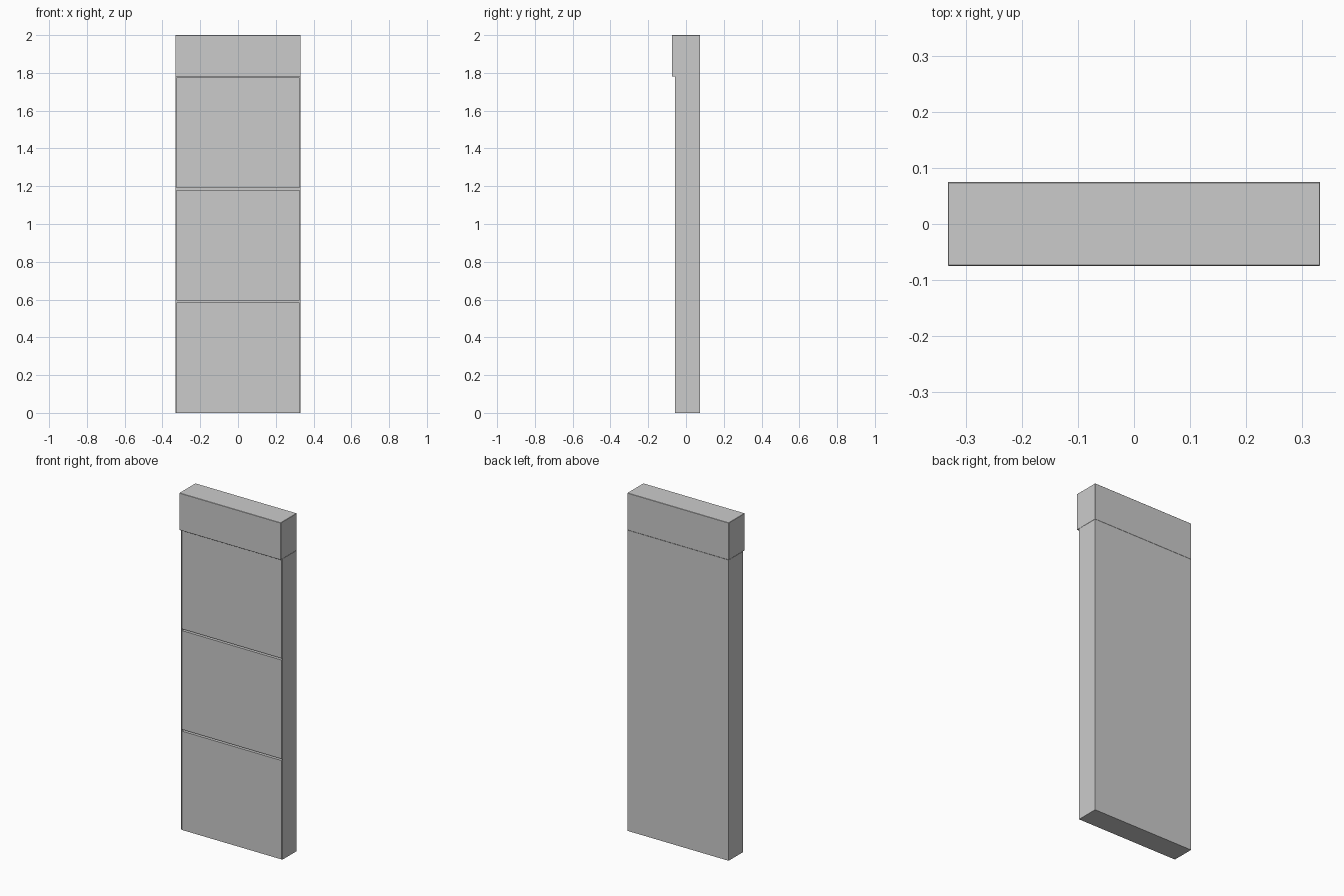
import bpy

if "Cube" in bpy.data.objects:
    bpy.data.objects.remove(bpy.data.objects["Cube"])

W = 0.332          # half width
BACK = 0.075       # rear plane
FRONT = -0.058     # front plane of the lower body
BODY_TOP = 1.78


def box(name, x0, x1, y0, y1, z0, z1, bevel=0.0):
    bpy.ops.mesh.primitive_cube_add(
        size=1, location=((x0 + x1) / 2, (y0 + y1) / 2, (z0 + z1) / 2))
    o = bpy.context.object
    o.name = name
    o.scale = (x1 - x0, y1 - y0, z1 - z0)
    bpy.ops.object.transform_apply(location=False, rotation=False, scale=True)
    if bevel:
        m = o.modifiers.new("edge_bevel", 'BEVEL')
        m.width = bevel
        m.segments = 1
    return o


# Solid rear body, set back behind the front panels
box("body", -W, W, FRONT + 0.018, BACK, 0, BODY_TOP)

# Thin side cheeks that close off the panel gaps from the side
for side, s in (("left", -1), ("right", 1)):
    a, b = sorted((s * W, s * (W - 0.003)))
    box("side_cheek_" + side, a, b, FRONT, FRONT + 0.018, 0, BODY_TOP)

# Three equal front panels separated by narrow shadow gaps
pitch, gap = 0.595, 0.010
for i in range(3):
    z0 = i * pitch
    box(f"front_panel_{i + 1}", -W + 0.006, W - 0.006,
        FRONT, FRONT + 0.018, z0, z0 + pitch - gap)

# Deeper header block overhanging the front
box("header", -W, W, -0.075, BACK, BODY_TOP, 2.0, bevel=0.0015)
